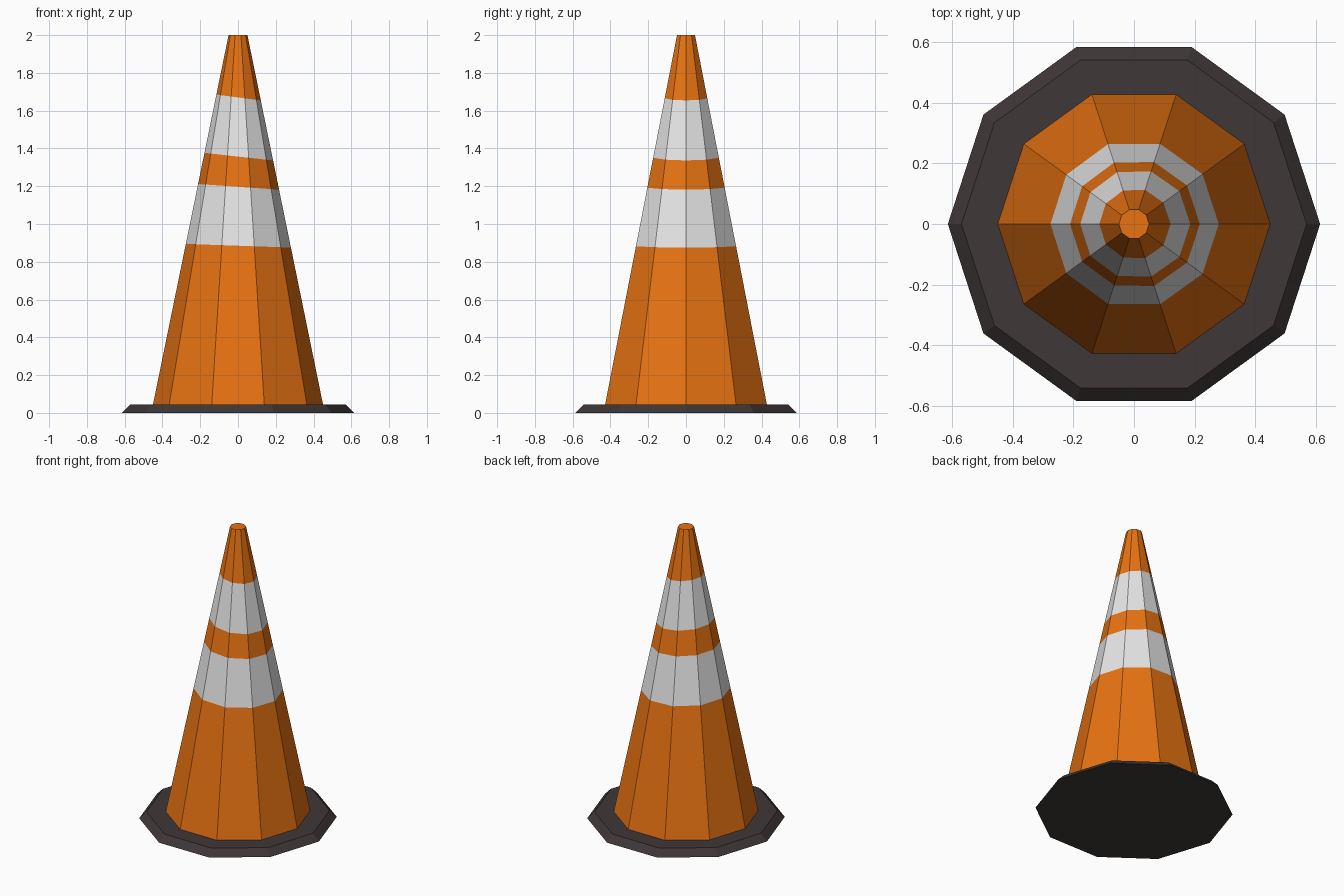
import bpy, bmesh, math
from mathutils import Vector

if "Cube" in bpy.data.objects:
    bpy.data.objects.remove(bpy.data.objects["Cube"])

SIDES = 10


def material(name, rgb):
    m = bpy.data.materials.new(name)
    m.diffuse_color = (*rgb, 1)
    m.use_nodes = True
    m.node_tree.nodes["Principled BSDF"].inputs["Base Color"].default_value = m.diffuse_color
    return m


orange = material("orange plastic", (0.80, 0.17, 0.006))
white = material("reflective white", (0.78, 0.78, 0.78))
rubber = material("dark rubber", (0.05, 0.038, 0.038))


def lathe(profile):
    """Ten-sided solid through (radius, z) rings, capped at both ends."""
    bm = bmesh.new()
    rings = []
    for r, z in profile:
        rings.append([bm.verts.new((r * math.cos(a), r * math.sin(a), z))
                      for a in (math.tau * i / SIDES for i in range(SIDES))])
    for lo, hi in zip(rings, rings[1:]):
        for i in range(SIDES):
            j = (i + 1) % SIDES
            bm.faces.new((lo[i], lo[j], hi[j], hi[i]))
    bm.faces.new(rings[0][::-1])
    bm.faces.new(rings[-1])
    return bm


def finish(bm, name, mats):
    bm.normal_update()
    me = bpy.data.meshes.new(name)
    bm.to_mesh(me)
    bm.free()
    for m in mats:
        me.materials.append(m)
    ob = bpy.data.objects.new(name, me)
    bpy.context.collection.objects.link(ob)
    return ob


# Rubber base with a sloped rim
finish(lathe([(0.615, 0), (0.57, 0.045)]), "base", [rubber])

# Cone body, cut along slightly tilted stripe edges (height at centre, tilt)
cuts = [(0.885, 0.035), (1.197, 0.07), (1.357, 0.11), (1.67, 0.13)]
bm = lathe([(0.45, 0.045), (0.05, 2.0)])
for z, k in cuts:
    bmesh.ops.bisect_plane(bm, geom=bm.verts[:] + bm.edges[:] + bm.faces[:],
                           plane_co=Vector((0, 0, z)), plane_no=Vector((k, 0, 1)))

# White between each pair of cuts
for f in bm.faces:
    c = f.calc_center_median()
    below = sum(c.z > z - k * c.x for z, k in cuts)
    f.material_index = below % 2
finish(bm, "cone_body", [orange, white])
